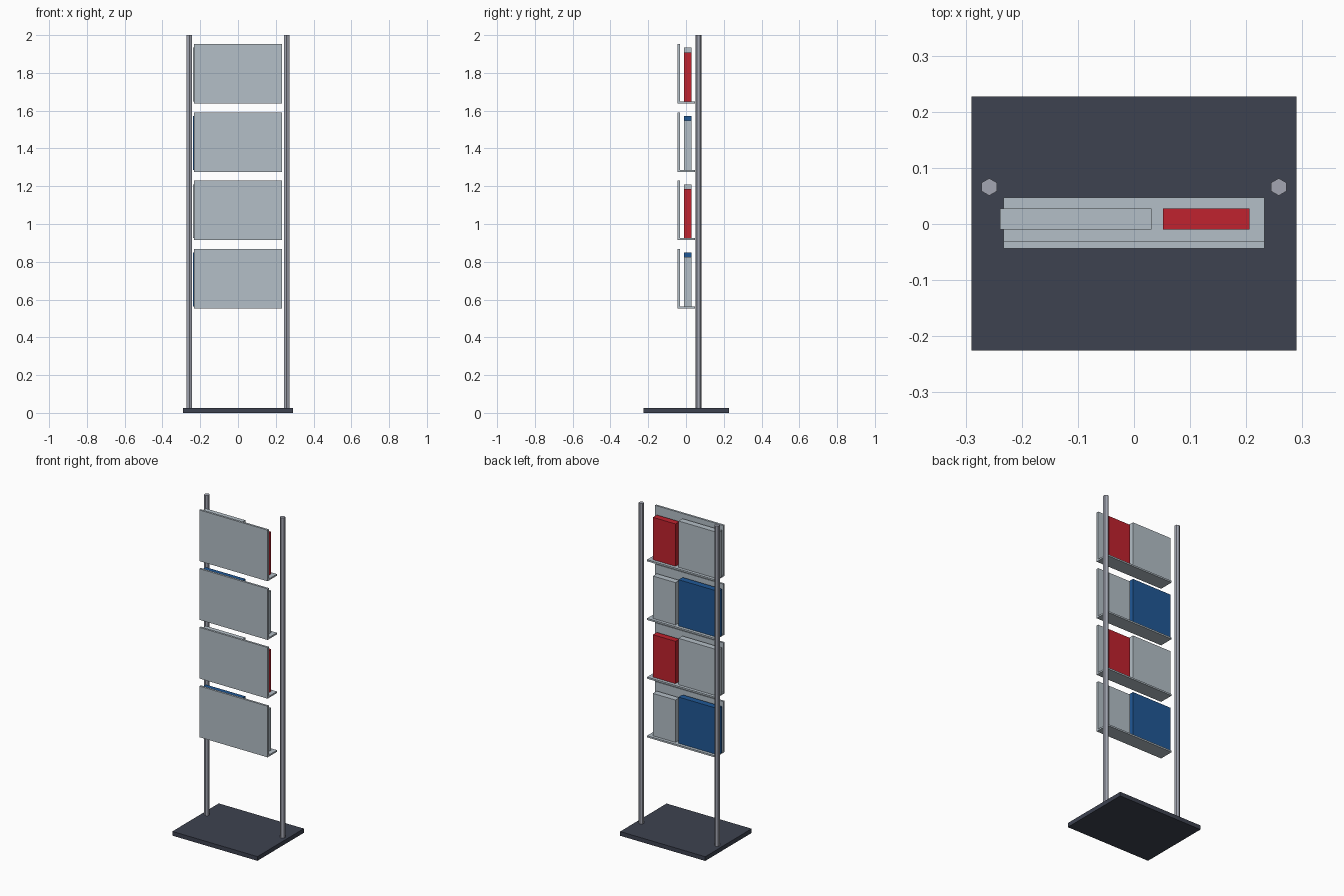
import bpy
import math

if "Cube" in bpy.data.objects:
    bpy.data.objects.remove(bpy.data.objects["Cube"])


def material(name, rgb):
    # sRGB bytes to linear diffuse colour
    lin = [((c / 255 + 0.055) / 1.055) ** 2.4 for c in rgb]
    mat = bpy.data.materials.new(name)
    mat.diffuse_color = (*lin, 1)
    mat.use_nodes = True
    mat.node_tree.nodes["Principled BSDF"].inputs["Base Color"].default_value = mat.diffuse_color
    return mat


DARK = material("dark_slate", (61, 66, 80))
STEEL = material("steel_grey", (163, 166, 178))
PALE = material("pale_grey", (180, 191, 199))
RED = material("red", (192, 34, 46))
BLUE = material("blue", (32, 88, 150))


def box(name, x, y, z, mat):
    """Box from (min, max) ranges on each axis."""
    centre = [(a + b) / 2 for a, b in (x, y, z)]
    bpy.ops.mesh.primitive_cube_add(size=1, location=centre)
    ob = bpy.context.object
    ob.name = name
    ob.scale = [b - a for a, b in (x, y, z)]
    bpy.ops.object.transform_apply(location=False, rotation=False, scale=True)
    ob.data.materials.append(mat)


# Floor plate
box("base_plate", (-0.29, 0.29), (-0.225, 0.227), (0, 0.026), DARK)

# Two hexagonal uprights
for side, label in ((-1, "left"), (1, "right")):
    bpy.ops.mesh.primitive_cylinder_add(
        vertices=6, radius=0.0155, depth=1.976, location=(side * 0.258, 0.066, 1.012))
    pole = bpy.context.object
    pole.name = label + "_pole"
    pole.data.materials.append(STEEL)

# Four trays, each with a front panel and a wide and a narrow book
for i in range(4):
    z = 0.553 + i * 0.3617
    box(f"shelf_{i}", (-0.233, 0.233), (-0.044, 0.047), (z, z + 0.010), PALE)
    box(f"front_panel_{i}", (-0.233, 0.233), (-0.044, -0.031), (z, z + 0.315), PALE)
    wide, narrow = (BLUE, PALE) if i % 2 == 0 else (PALE, RED)
    box(f"wide_book_{i}", (-0.239, 0.031), (-0.010, 0.028), (z + 0.010, z + 0.295), wide)
    box(f"narrow_book_{i}", (0.052, 0.206), (-0.010, 0.028), (z + 0.010, z + 0.271), narrow)
